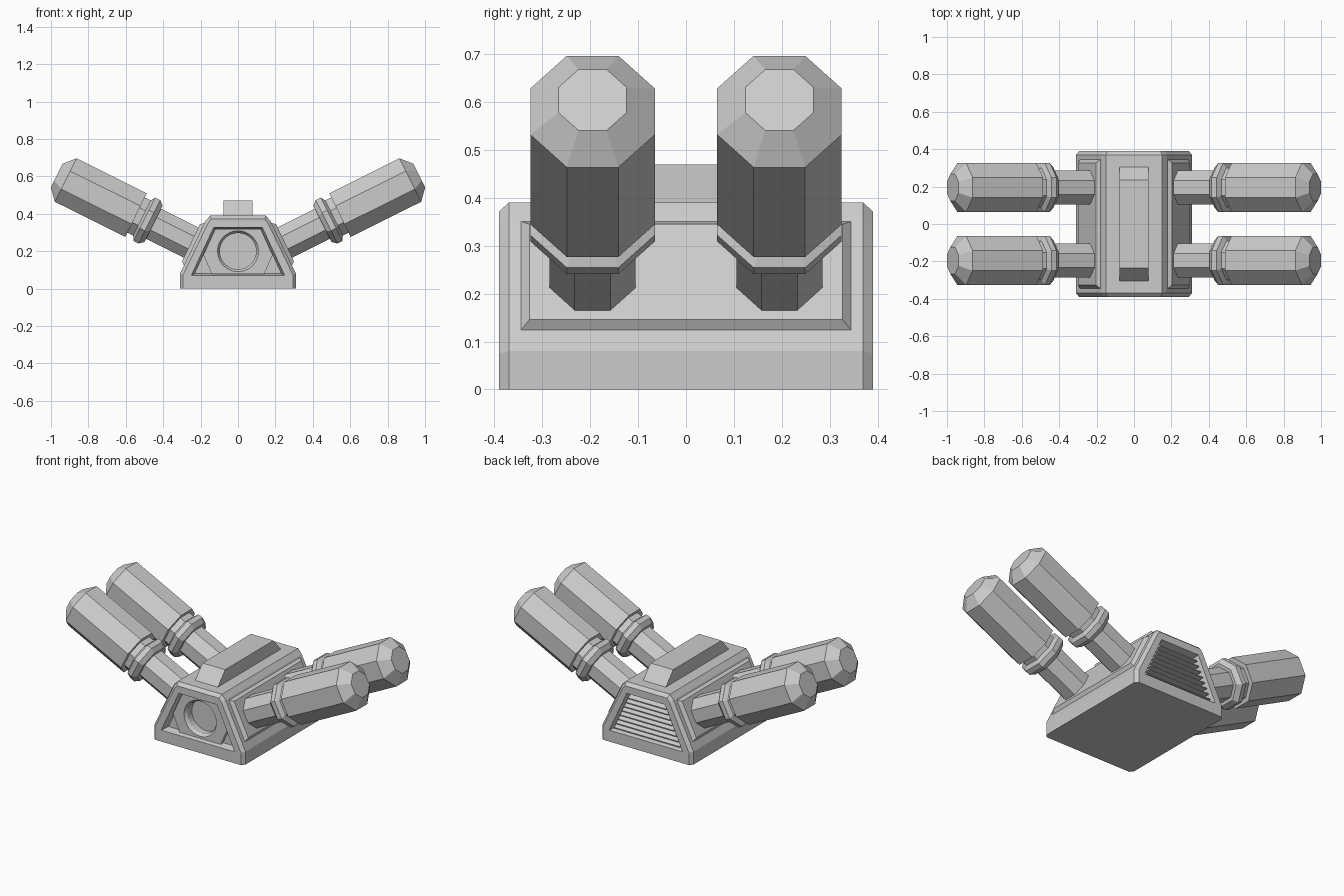
import bpy, bmesh, math
from mathutils import Vector

if "Cube" in bpy.data.objects:
    bpy.data.objects.remove(bpy.data.objects["Cube"])


def loft(name, rings):
    """Skin a list of equal-length point rings and cap both ends."""
    bm = bmesh.new()
    vs = [[bm.verts.new(p) for p in r] for r in rings]
    n = len(rings[0])
    for a, b in zip(vs, vs[1:]):
        for i in range(n):
            j = (i + 1) % n
            bm.faces.new((a[i], a[j], b[j], b[i]))
    bm.faces.new(vs[0])
    bm.faces.new(vs[-1])
    bmesh.ops.recalc_face_normals(bm, faces=bm.faces)
    me = bpy.data.meshes.new(name)
    bm.to_mesh(me)
    bm.free()
    ob = bpy.data.objects.new(name, me)
    bpy.context.collection.objects.link(ob)
    return ob


def mirrored(half, y):
    """Right-hand xz outline (bottom to top) closed across x = 0, at depth y."""
    return [(x, y, z) for x, z in half] + [(-x, y, z) for x, z in reversed(half)]


def turned(name, profile, origin, axis, side, n, phase):
    """Revolve (distance, radius) pairs about an axis."""
    o, u, v = Vector(origin), Vector(axis).normalized(), Vector(side).normalized()
    w = u.cross(v)
    rings = []
    for s, r in profile:
        rings.append([o + u * s + (v * math.cos(a) + w * math.sin(a)) * r
                      for a in [phase + 2 * math.pi * i / n for i in range(n)]])
    return loft(name, rings)


def cut(ob, cutter):
    m = ob.modifiers.new("cut", 'BOOLEAN')
    m.operation, m.solver, m.object = 'DIFFERENCE', 'EXACT', cutter
    cutter.hide_render = True
    cutter.hide_set(True)


# body with chamfered ends
full = [(0.31, 0), (0.31, 0.08), (0.175, 0.36), (0.15, 0.39)]
end = [(0.293, 0), (0.293, 0.075), (0.16, 0.35), (0.143, 0.372)]
body = loft("body", [mirrored(end, -0.39), mirrored(full, -0.37),
                     mirrored(full, 0.37), mirrored(end, 0.39)])

# tapered trapezoid recesses in both ends
wide = [(0.257, 0.065), (0.132, 0.332)]
mid = [(0.25, 0.07), (0.13, 0.328)]
deep = [(0.232, 0.08), (0.122, 0.318)]
for s, label in ((-1, "front"), (1, "back")):
    cut(body, loft(label + "_recess_cutter", [mirrored(wide, s * 0.41),
                                              mirrored(mid, s * 0.39),
                                              mirrored(deep, s * 0.345)]))

# front plate with a round chamfered port
hexagon = [(0.14, 0.078), (0.185, 0.18), (0.122, 0.318)]
plate = loft("port_plate", [mirrored(hexagon, -0.34), mirrored(hexagon, -0.368)])
bore = turned("port_cutter", [(0.31, 0.097), (0.35, 0.097), (0.38, 0.118)],
              (0, 0, 0.2), (0, -1, 0), (1, 0, 0), 32, 0)
cut(plate, bore)
cut(body, bore)

# back louvres
count = 8
for i in range(count):
    z = 0.085 + i * 0.0295
    hw = 0.232 - (z + 0.01 - 0.08) * 0.11 / 0.238
    prof = [(0.34, z), (0.38, z), (0.38, z + 0.006), (0.34, z + 0.024)]
    loft("louvre", [[(x, y, zz) for y, zz in prof] for x in (-hw, hw)])

# top block
loft("top_block", [[(x, y, 0.385), (x, 0.235 * y / 0.31, 0.47),
                    (x, -0.235 * y / 0.31, 0.47), (x, -y, 0.385)]
                   for x, y in ((-0.077, 0.31), (0.077, 0.31))])


def slope_x(z):
    return 0.31 - (z - 0.08) * 0.135 / 0.28


def panel_ring(s, y, z0, z1, off):
    return [(s * (slope_x(z) + off), yy, z)
            for yy, z in ((-y, z0), (y, z0), (y, z1), (-y, z1))]


# raised side panels and the four arms with tanks
K = 1 / math.cos(math.pi / 8)
arm_profile = [(-0.40, 0.09), (-0.105, 0.09), (-0.105, 0.108), (-0.08, 0.13),
               (-0.05, 0.13), (-0.035, 0.105), (0.01, 0.105)]
tank_profile = [(0, 0.13), (0.42, 0.13), (0.474, 0.071)]
for s in (-1, 1):
    loft("side_panel", [panel_ring(s, 0.348, 0.12, 0.352, -0.004),
                        panel_ring(s, 0.327, 0.146, 0.345, 0.021)])
    for y in (-0.195, 0.195):
        for name, prof in (("arm", arm_profile), ("tank", tank_profile)):
            turned(name, [(d, r * K) for d, r in prof], (s * 0.545, y, 0.393),
                   (s * 0.895, 0, 0.446), (0, 1, 0), 8, math.pi / 8)
